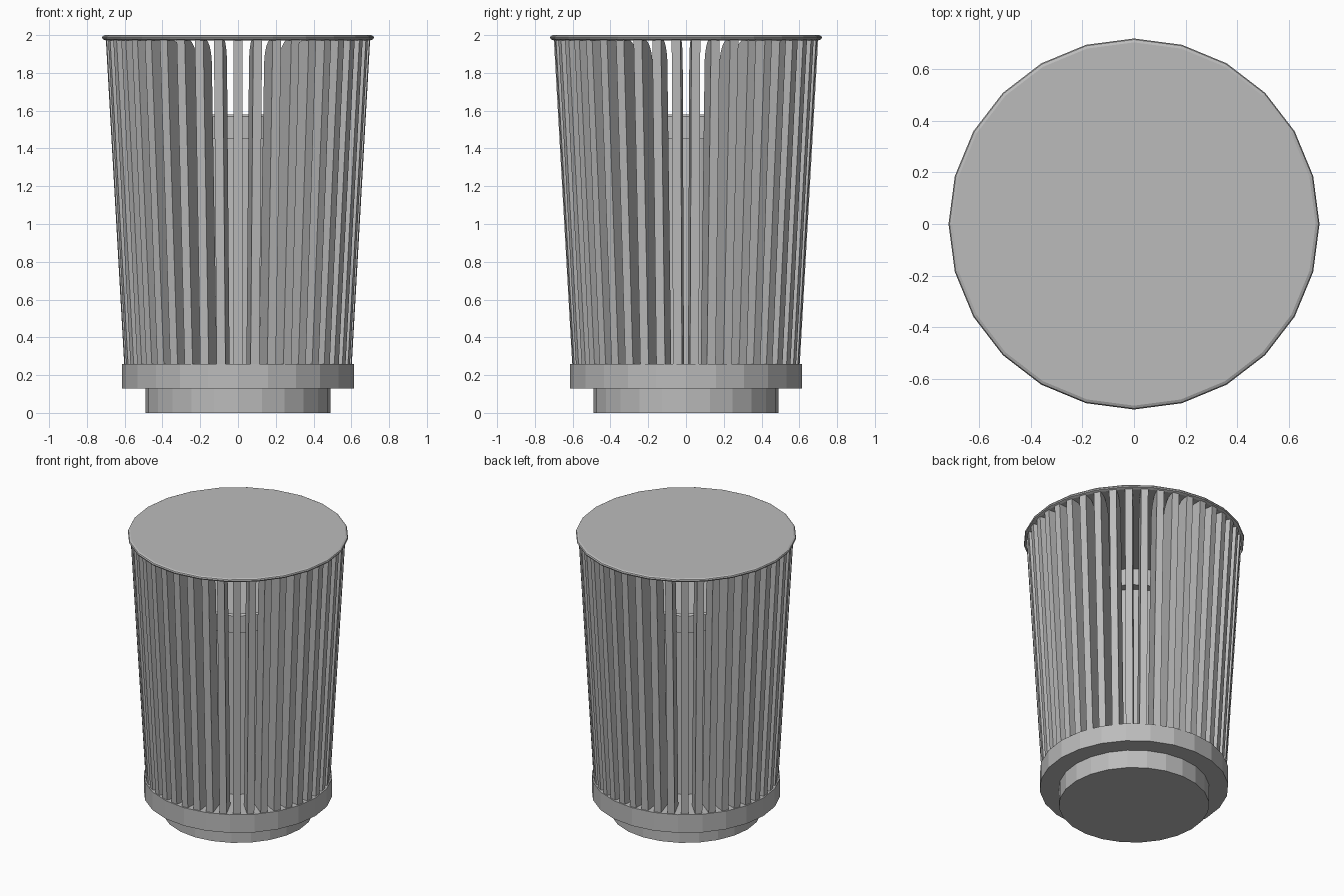
import bpy, bmesh, math
from mathutils import Matrix

cube = bpy.data.objects.get("Cube")
if cube:
    bpy.data.objects.remove(cube, do_unlink=True)

GREY = (0.5, 0.5, 0.5, 1)
grey = bpy.data.materials.new("plain grey")
grey.use_nodes = True
grey.diffuse_color = GREY
grey.node_tree.nodes["Principled BSDF"].inputs["Base Color"].default_value = GREY


def make_object(name, bm):
    bmesh.ops.recalc_face_normals(bm, faces=bm.faces)
    mesh = bpy.data.meshes.new(name)
    bm.to_mesh(mesh)
    bm.free()
    mesh.materials.append(grey)
    obj = bpy.data.objects.new(name, mesh)
    bpy.context.collection.objects.link(obj)
    return obj


def turned(name, profile, sides=24):
    """Closed solid from (radius, height) rings, capped at both ends."""
    bm = bmesh.new()
    rings = []
    for r, z in profile:
        rings.append([bm.verts.new((r * math.cos(a), r * math.sin(a), z))
                      for a in (math.tau * i / sides for i in range(sides))])
    for low, high in zip(rings, rings[1:]):
        for i in range(sides):
            j = (i + 1) % sides
            bm.faces.new((low[i], low[j], high[j], high[i]))
    bm.faces.new(rings[0][::-1])
    bm.faces.new(rings[-1])
    return make_object(name, bm)


# Stepped base, inner core with collar, and thin lid with a rounded rim
turned("foot", [(0.49, 0), (0.49, 0.14)])
turned("base_ring", [(0.615, 0.13), (0.615, 0.26)])
turned("inner_core", [(0.30, 0.25), (0.30, 1.46)])
turned("core_collar", [(0.36, 1.45), (0.36, 1.57), (0.35, 1.58)])
turned("lid", [(0.70, 1.972), (0.717, 1.979), (0.72, 1.987),
               (0.716, 1.995), (0.705, 2.0)])

# Radial slats: leaning planks whose inner edge curves out under the lid
SLATS, THICK = 42, 0.047
profile = [(0.455, 0.25), (0.602, 0.25), (0.70, 1.98)]
for step in range(7):
    a = math.radians(90 * step / 6)
    profile.append((0.545 + 0.13 * (1 - math.cos(a - math.pi / 2)),
                    1.84 + 0.14 * math.cos(a)))

bm = bmesh.new()
for i in range(SLATS):
    turn = Matrix.Rotation(math.tau * i / SLATS - math.pi / 2, 3, "Z")
    sides = [[bm.verts.new(turn @ Matrix.Translation((r, t, z)).to_translation())
              for r, z in profile] for t in (-THICK / 2, THICK / 2)]
    bm.faces.new(sides[0])
    bm.faces.new(sides[1][::-1])
    for k in range(len(profile)):
        n = (k + 1) % len(profile)
        bm.faces.new((sides[0][k], sides[1][k], sides[1][n], sides[0][n]))
make_object("slats", bm)
